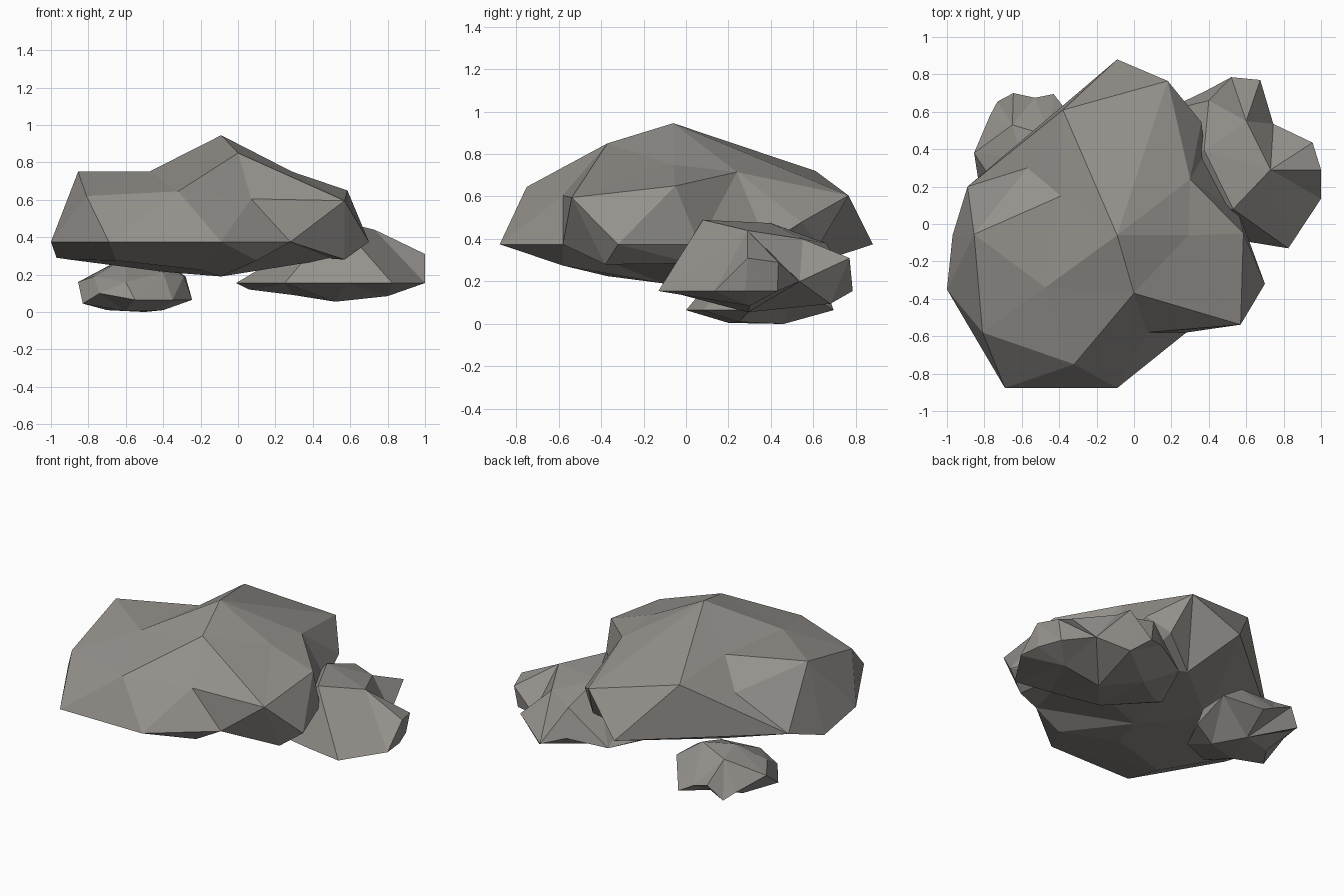
import bpy, bmesh
from mathutils import Vector
from mathutils.geometry import delaunay_2d_cdt

# Warm grey stone
stone = bpy.data.materials.new("stone")
stone.diffuse_color = (.30, .285, .265, 1)


def facets(bm, rim, inner, creases=()):
    """Triangulate the rim outline plus inner points, seen in plan."""
    pts = rim + inner
    flat = [Vector(p[:2]) for p in pts]
    edges = [tuple(min(range(len(pts)), key=lambda i: (flat[i] - Vector(e)).length)
                   for e in c) for c in creases]
    v, _, f, origin, _, _ = delaunay_2d_cdt(flat, edges, [list(range(len(rim)))], 1, 1e-5)
    verts = []
    for co, src in zip(v, origin):
        z = pts[src[0]][2] if src else 0.3
        verts.append(bm.verts.new((co.x, co.y, z)))
    for tri in f:
        bm.faces.new([verts[i] for i in tri])


def rock(name, rim, crown, belly, creases=()):
    """Faceted boulder: a rim loop closed by a crown above and a belly below."""
    bm = bmesh.new()
    facets(bm, rim, crown, creases)
    facets(bm, rim, belly)
    bmesh.ops.remove_doubles(bm, verts=bm.verts, dist=1e-4)
    bmesh.ops.recalc_face_normals(bm, faces=bm.faces)
    me = bpy.data.meshes.new(name)
    bm.to_mesh(me)
    bm.free()
    me.materials.append(stone)
    ob = bpy.data.objects.new(name, me)
    bpy.context.collection.objects.link(ob)
    return ob


# Large boulder resting on the two smaller stones
peak, ledge, side, back, west = (-.09, -.06), (.57, -.535), (.585, -.05), (.18, .765), (-.855, -.055)
rock("large_boulder",
     rim=[(-1, -.35, .375), (-.69, -.877, .375), (-.09, -.877, .375),
          (.28, -.58, .375), (.57, -.538, .595), (.70, -.32, .375),
          (.56, .06, .375), (.38, .38, .375), (.36, .545, .48),
          (.18, .765, .605), (-.09, .88, .375), (-.89, .2, .375),
          (-.97, -.06, .29)],
     crown=[(-.32, -.75, .645), (0, -.37, .85), (-.09, -.06, .945),
            (.30, .24, .715), (.585, -.05, .65), (.07, -.58, .605),
            (-.855, -.055, .75), (-.475, -.34, .75), (-.81, -.58, .62),
            (-.39, .15, .75), (-.57, .30, .60), (-.38, .61, .72),
            (.29, -.06, .75)],
     belly=[(-.09, -.1, .19), (.57, -.38, .28), (.1, -.58, .275),
            (-.2, -.37, .225), (-.65, -.55, .275), (-.4, .2, .215),
            (-.9, -.15, .28), (0, .5, .25), (.24, .63, .375),
            (.5, .03, .285), (.27, .35, .26)],
     creases=[((.07, -.58), ledge), ((0, -.37), ledge), (ledge, side),
              ((0, -.37), (.29, -.06)), (peak, (.29, -.06)),
              ((.29, -.06), side), ((.29, -.06), ledge), ((.30, .24), side),
              ((.30, .24), back), (peak, back), (peak, (-.38, .61)),
              (west, (-.81, -.58)), (west, (-.39, .15)),
              ((-.57, .30), (-.38, .61))])

# Medium stone at the back right
rock("right_stone",
     rim=[(-.01, .25, .155), (.25, -.02, .155), (.58, -.09, .155),
          (.825, -.13, .155), (1, .135, .155), (1, .29, .31),
          (.955, .435, .29), (.745, .535, .2), (.675, .77, .31),
          (.52, .785, .155), (.38, .71, .2), (.15, .6, .155)],
     crown=[(.53, .08, .49), (.73, .29, .44), (.60, .55, .40),
            (.40, .66, .38), (.375, .395, .475), (.2, .3, .28)],
     belly=[(.52, .29, .055), (.06, .27, .12), (.8, .3, .085),
            (.6, .68, .095), (.3, .45, .09), (.985, .28, .155),
            (.93, .43, .155)],
     creases=[((.53, .08), (.73, .29)), ((.73, .29), (.955, .435)),
              ((.73, .29), (.60, .55)), ((.375, .395), (.60, .55))])

# Small stone at the back left
rock("left_stone",
     rim=[(-.855, .38, .16), (-.83, .22, .045), (-.74, .1, .1),
          (-.55, 0, .065), (-.35, .08, .065), (-.245, .3, .065),
          (-.28, .5, .19), (-.43, .695, .065), (-.53, .675, .12),
          (-.645, .70, .16), (-.73, .655, .065), (-.77, .58, .1)],
     crown=[(-.6, .35, .29), (-.65, .53, .27), (-.45, .47, .31),
            (-.6, .08, .16), (-.4, .2, .21), (-.77, .25, .19), (-.29, .3, .19)],
     belly=[(-.6, .2, .005), (-.4, .25, .01), (-.5, .46, 0),
            (-.7, .4, .01)])
